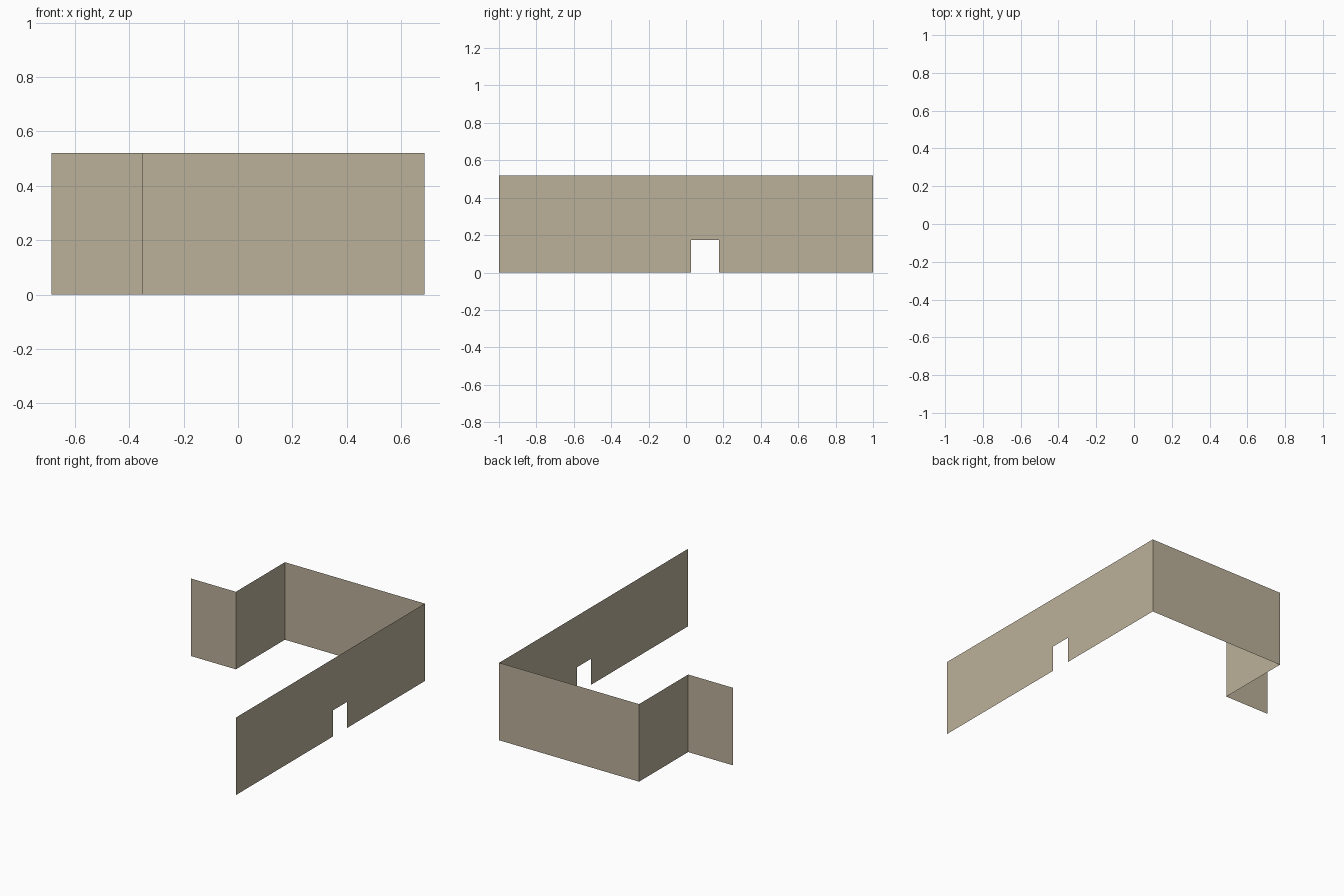
import bpy

if "Cube" in bpy.data.objects:
    bpy.data.objects.remove(bpy.data.objects["Cube"])

H = 0.52                      # wall height
DOOR = (0.027, 0.177, 0.175)  # doorway start y, end y, height

mat = bpy.data.materials.new("warm stone")
mat.diffuse_color = (0.497, 0.440, 0.323, 1)
mat.use_nodes = True
mat.node_tree.nodes["Principled BSDF"].inputs["Base Color"].default_value = mat.diffuse_color


def wall(name, a, b, outline):
    """Thin sheet from plan point a to b; outline is (fraction along, z)."""
    verts = [(a[0] + (b[0] - a[0]) * t, a[1] + (b[1] - a[1]) * t, z) for t, z in outline]
    me = bpy.data.meshes.new(name)
    me.from_pydata(verts, [], [range(len(verts))])
    me.materials.append(mat)
    ob = bpy.data.objects.new(name, me)
    bpy.context.collection.objects.link(ob)
    return ob


PLAIN = [(0, 0), (1, 0), (1, H), (0, H)]

# Long side wall with a doorway notch in its lower edge
t0, t1 = ((y + 1) / 2 for y in DOOR[:2])
notched = [(0, 0), (t0, 0), (t0, DOOR[2]), (t1, DOOR[2]), (t1, 0), (1, 0), (1, H), (0, H)]
wall("long_door_wall", (0.686, -1), (0.686, 1), notched)

# Back wall, return wall and short end wall
plan = [(0.686, 1), (-0.352, 1), (-0.352, 0.48), (-0.686, 0.48)]
for name, a, b in zip(("back_wall", "return_wall", "end_wall"), plan, plan[1:]):
    wall(name, a, b, PLAIN)
